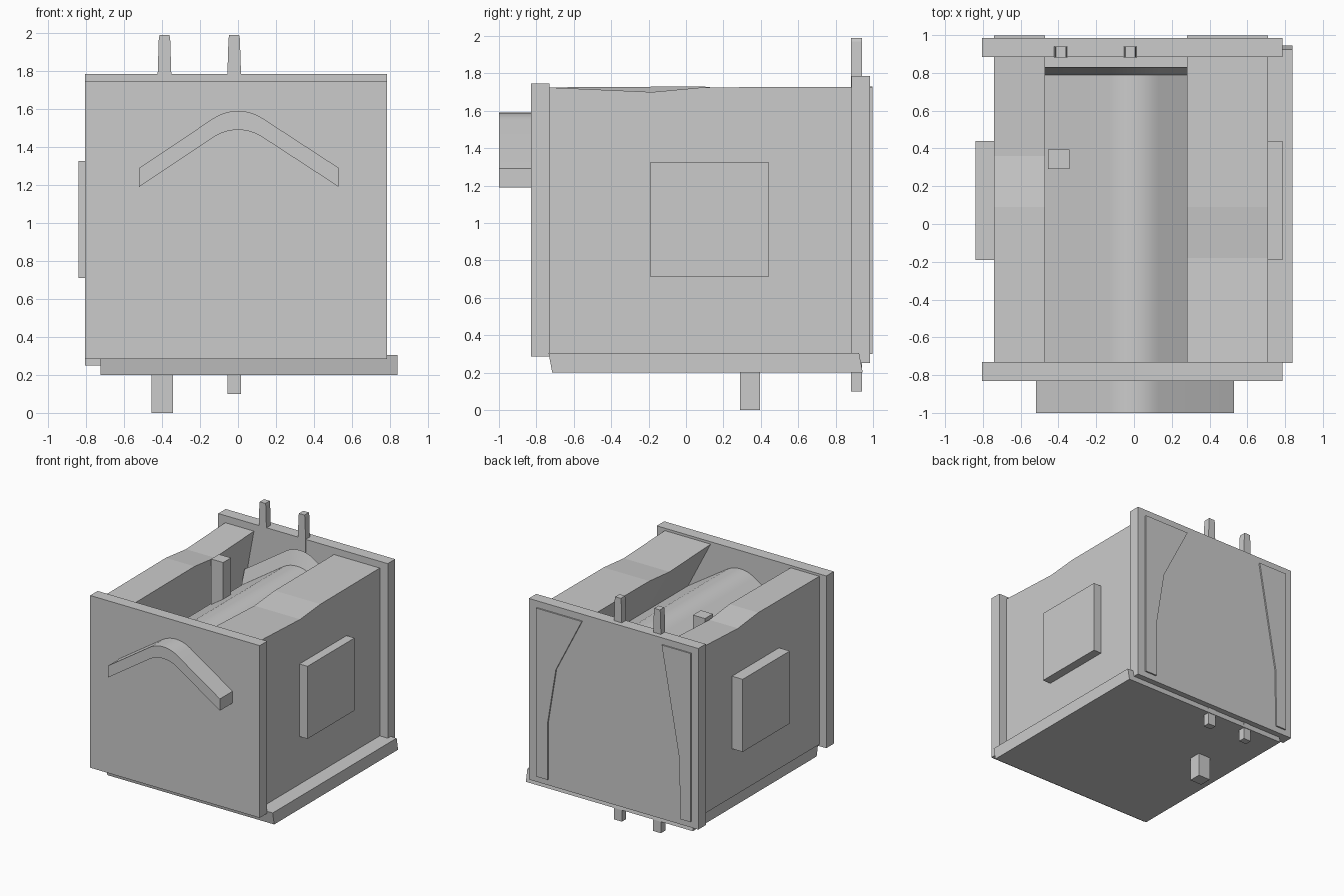
import bpy
from math import sin, cos, pi

if "Cube" in bpy.data.objects:
    bpy.data.objects.remove(bpy.data.objects["Cube"])


def loft(name, sections):
    """Skin a closed solid through equally sized point loops."""
    n = len(sections[0])
    verts = [p for s in sections for p in s]
    faces = [tuple(range(n)), tuple(range((len(sections) - 1) * n, len(sections) * n))]
    for k in range(len(sections) - 1):
        for i in range(n):
            j = (i + 1) % n
            faces.append((k * n + i, k * n + j, k * n + n + j, k * n + n + i))
    me = bpy.data.meshes.new(name)
    me.from_pydata(verts, [], faces)
    ob = bpy.data.objects.new(name, me)
    bpy.context.collection.objects.link(ob)
    bpy.context.view_layer.objects.active = ob
    for o in bpy.context.selected_objects:
        o.select_set(False)
    ob.select_set(True)
    bpy.ops.object.mode_set(mode='EDIT')
    bpy.ops.mesh.select_all(action='SELECT')
    bpy.ops.mesh.normals_make_consistent(inside=False)
    bpy.ops.object.mode_set(mode='OBJECT')
    return ob


def rect(x0, x1, y0, y1, z):
    return [(x0, y0, z), (x1, y0, z), (x1, y1, z), (x0, y1, z)]


def box(name, x0, x1, y0, y1, z0, z1):
    return loft(name, [rect(x0, x1, y0, y1, z0), rect(x0, x1, y0, y1, z1)])


# End panels
box("front_panel", -0.805, 0.785, -0.83, -0.73, 0.285, 1.745)
box("back_panel", -0.805, 0.785, 0.885, 0.985, 0.25, 1.785)

# Base slab with slanted front and back edges
loft("base", [rect(-0.725, 0.84, -0.715, 0.945, 0.2),
              rect(-0.725, 0.84, -0.735, 0.925, 0.305)])


# Side walls: overhanging cross-section, top height varies along the length
def wall(name, lower, outer, inner, tops):
    loft(name, [[(x, y, z) for x, z in lower] + [(inner, y, t), (outer, y, t)]
                for y, t in tops])


wall("left_wall", [(-0.74, 0.3), (-0.645, 0.3), (-0.635, 0.815)], -0.74, -0.47,
     [(-0.74, 1.725), (0.09, 1.73), (0.36, 1.70), (0.997, 1.73)])
wall("right_wall", [(0.71, 0.3), (0.6, 0.3), (0.6, 0.785), (0.523, 1.255)], 0.71, 0.28,
     [(-0.74, 1.725), (-0.18, 1.70), (0.09, 1.725), (0.997, 1.728)])

# Square pads on both sides
box("right_pad", 0.70, 0.785, -0.19, 0.44, 0.71, 1.325)
box("left_pad", -0.84, -0.73, -0.19, 0.44, 0.71, 1.325)

# Long arched roof running through the box, flared at its back end
R = 0.235
cz = 1.59 - R
arc = [(R * sin(a), cz + R * cos(a)) for a in [-0.58 + 1.16 * i / 10 for i in range(11)]]
line = [(-0.52, 1.29)] + arc + [(0.53, 1.29)]
profile = line + [(x, z - 0.1) for x, z in reversed(line)]
roof = loft("arched_roof", [[(x, y, z + d) for x, z in profile]
                            for y, d in ((-1.0, 0), (0.79, 0), (0.83, 0.12))])
bpy.ops.object.shade_smooth_by_angle(angle=pi / 7)

# Tapered rear posts
for i, x in enumerate((-0.387, -0.02)):
    loft(f"rear_post_{i + 1}", [rect(x - w, x + w, 0.882, 0.94, z)
                                for w, z in ((0.036, 0.1), (0.036, 1.78), (0.03, 1.97), (0.026, 1.99))])

# Single inner post standing on the ground
box("inner_post", -0.455, -0.342, 0.29, 0.395, 0.0, 1.72)
